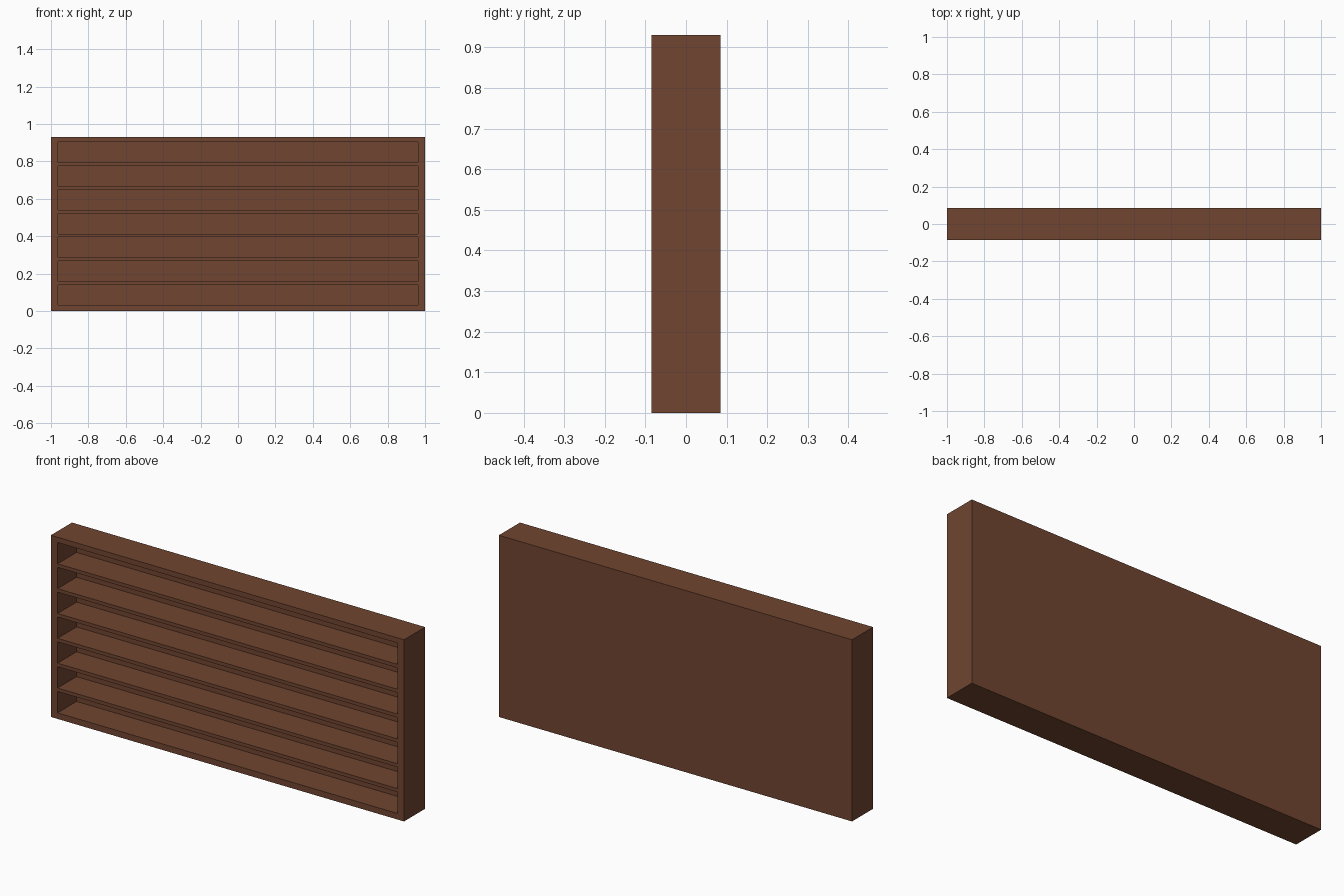
import bpy

if "Cube" in bpy.data.objects:
    bpy.data.objects.remove(bpy.data.objects["Cube"])

W, D, H = 2.0, 0.17, 0.93       # overall size
SIDE, RAIL = 0.038, 0.031       # frame thicknesses
BACK, SHELF = 0.017, 0.018      # back panel and shelf thicknesses
SLOTS = 7

wood = bpy.data.materials.new("brown_wood")
wood.diffuse_color = (0.16, 0.06, 0.03, 1)
wood.use_nodes = True
wood.node_tree.nodes["Principled BSDF"].inputs["Base Color"].default_value = wood.diffuse_color


def box(name, lo, hi):
    """Axis-aligned board between two corners."""
    bpy.ops.mesh.primitive_cube_add(
        size=1, location=[(a + b) / 2 for a, b in zip(lo, hi)])
    ob = bpy.context.object
    ob.name = name
    ob.scale = [b - a for a, b in zip(lo, hi)]
    bpy.ops.object.transform_apply(location=False, rotation=False, scale=True)
    ob.data.materials.append(wood)
    return ob


x, y = W / 2, D / 2
xi, yb = x - SIDE, y - BACK     # inner faces of the sides and back

# Outer frame: back panel, sides, top and bottom rails
box("back_panel", (-x, yb, 0), (x, y, H))
box("left_side", (-x, -y, 0), (-xi, yb, H))
box("right_side", (xi, -y, 0), (x, yb, H))
box("bottom_rail", (-xi, -y, 0), (xi, yb, RAIL))
box("top_rail", (-xi, -y, H - RAIL + 0.004), (xi, yb, H))

# Evenly spaced shelves, flush with the front
pitch = (H - 2 * RAIL + 0.004 + SHELF) / SLOTS
for i in range(1, SLOTS):
    z = RAIL + i * pitch
    box(f"shelf_{i}", (-xi, -y, z - SHELF), (xi, yb, z))
